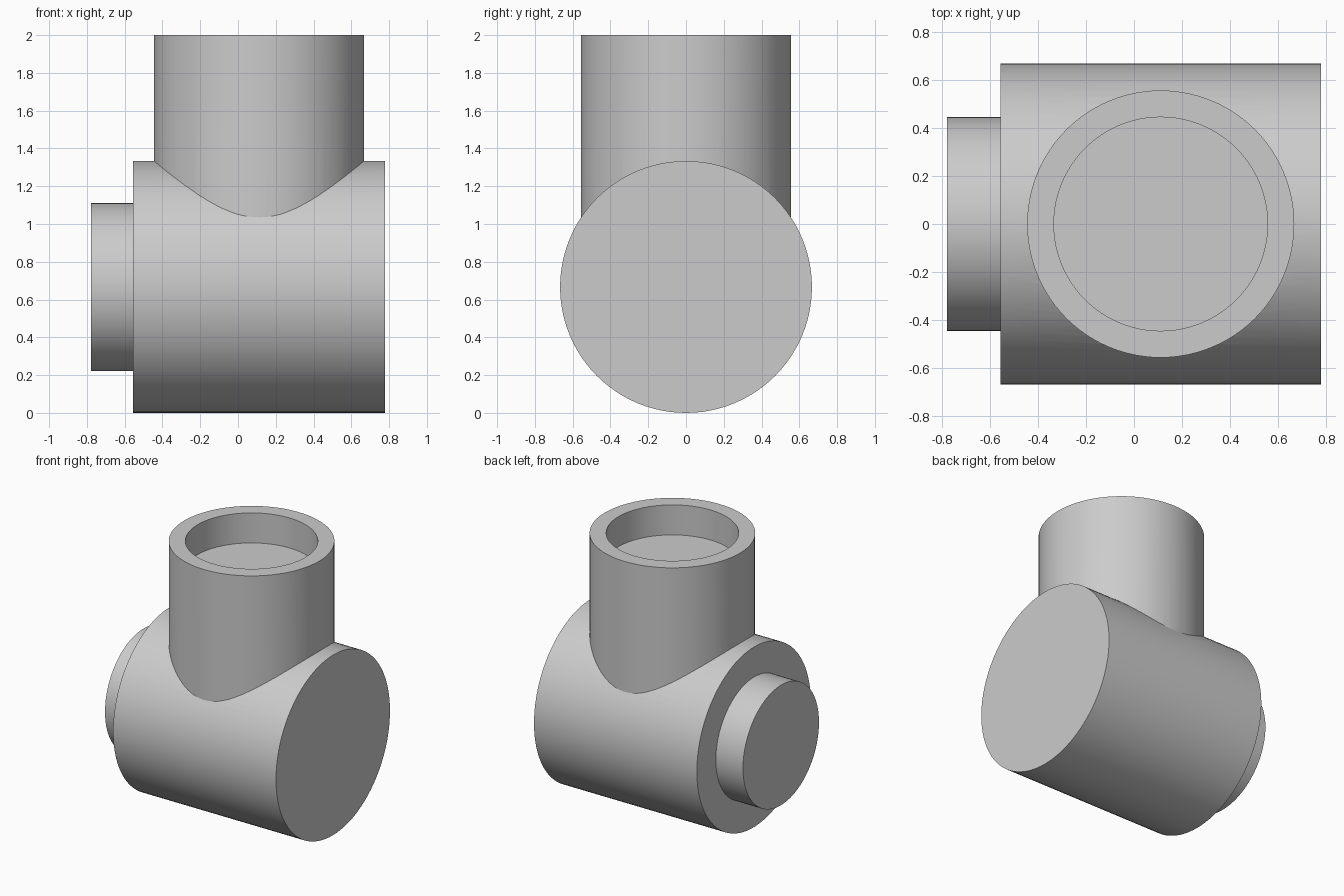
import bpy
import bmesh
from math import radians
from mathutils import Matrix, Vector

SEGMENTS = 96
U = 2 / 9  # design module: every size is a multiple of this

cube = bpy.data.objects.get("Cube")
if cube:
    bpy.data.objects.remove(cube, do_unlink=True)

grey = bpy.data.materials.new("plain grey")
grey.use_nodes = True
grey.diffuse_color = (0.6, 0.6, 0.6, 1)
grey.node_tree.nodes["Principled BSDF"].inputs["Base Color"].default_value = (0.6, 0.6, 0.6, 1)


def turned_part(name, profile, matrix):
    """Solid of revolution from (radius, height) rings, capped at both ends."""
    bm = bmesh.new()
    rings = []
    for radius, height in profile:
        ring = bmesh.ops.create_circle(bm, segments=SEGMENTS, radius=radius * U)["verts"]
        bmesh.ops.translate(bm, verts=ring, vec=Vector((0, 0, height * U)))
        rings.append(ring)
    for a, b in zip(rings, rings[1:]):
        for i in range(SEGMENTS):
            j = (i + 1) % SEGMENTS
            bm.faces.new((a[i], a[j], b[j], b[i]))
    bm.faces.new(rings[0])
    bm.faces.new(rings[-1])
    bmesh.ops.recalc_face_normals(bm, faces=bm.faces)
    bm.transform(matrix)
    mesh = bpy.data.meshes.new(name)
    bm.to_mesh(mesh)
    bm.free()
    mesh.materials.append(grey)
    obj = bpy.data.objects.new(name, mesh)
    bpy.context.collection.objects.link(obj)
    return obj


# Horizontal barrel with a stepped stub on its right end
along_x = Matrix.Translation((0, 0, 3 * U)) @ Matrix.Rotation(radians(90), 4, "Y")
fitting = turned_part("pipe_fitting", [(2, -3.5), (2, -2.5), (3, -2.5), (3, 3.5)], along_x)

# Upright socket with a shallow round recess in its top
upright = Matrix.Translation((U / 2, 0, 0))
socket = turned_part("upright_socket", [(2.5, 3), (2.5, 9), (2, 9), (2, 8)], upright)

# Weld the socket to the barrel as one solid
union = fitting.modifiers.new("weld_socket", "BOOLEAN")
union.operation = "UNION"
union.solver = "EXACT"
union.object = socket

bpy.ops.object.select_all(action="DESELECT")
fitting.select_set(True)
bpy.context.view_layer.objects.active = fitting
bpy.ops.object.modifier_apply(modifier=union.name)
bpy.data.objects.remove(socket, do_unlink=True)
bpy.ops.object.shade_smooth_by_angle(angle=radians(25))
